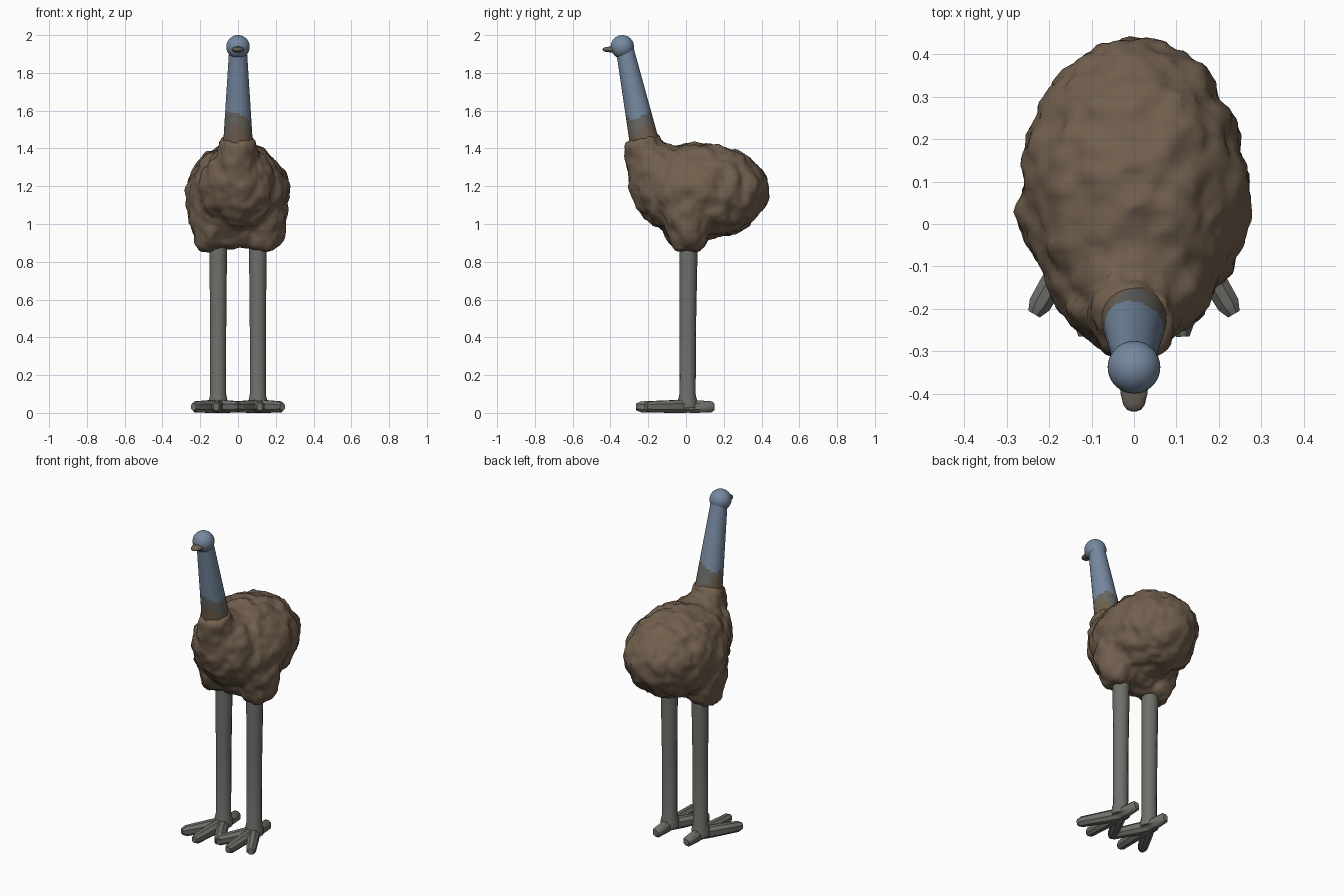
import bpy, bmesh, math
from mathutils import Vector, Matrix, noise

if "Cube" in bpy.data.objects:
    bpy.data.objects.remove(bpy.data.objects["Cube"])


def material(name, rgb):
    m = bpy.data.materials.new(name)
    m.diffuse_color = (*rgb, 1)
    m.use_nodes = True
    m.node_tree.nodes["Principled BSDF"].inputs["Base Color"].default_value = m.diffuse_color
    return m


BROWN = material("feather brown", (0.165, 0.115, 0.075))
BLUE = material("skin blue", (0.18, 0.25, 0.35))
BLEND = material("neck grey brown", (0.135, 0.135, 0.125))
GREY = material("leg grey", (0.16, 0.16, 0.145))
BEAK = material("beak brown", (0.14, 0.12, 0.095))


def tube(bm, points, radii, sides):
    """Closed tube through points, one radius per point."""
    pts = [Vector(p) for p in points]
    rings = []
    for i, (p, r) in enumerate(zip(pts, radii)):
        d = (pts[min(i + 1, len(pts) - 1)] - pts[max(i - 1, 0)]).normalized()
        up = Vector((0, 0, 1)) if abs(d.z) < 0.8 else Vector((0, -1, 0))
        u = d.cross(up).normalized()
        v = u.cross(d)
        angles = [2 * math.pi * (k + 0.5) / sides for k in range(sides)]
        rings.append([bm.verts.new(p + r * (u * math.cos(a) + v * math.sin(a))) for a in angles])
    for a, b in zip(rings, rings[1:]):
        for k in range(sides):
            j = (k + 1) % sides
            bm.faces.new((a[k], a[j], b[j], b[k]))
    bm.faces.new(rings[0][::-1])
    bm.faces.new(rings[-1])


def ball(bm, centre, size, tilt=0):
    m = Matrix.Translation(centre) @ Matrix.Rotation(tilt, 4, 'X') @ Matrix.Diagonal((*size, 1))
    bmesh.ops.create_uvsphere(bm, u_segments=32, v_segments=20, radius=1, matrix=m)


def finish(bm, name, mats, angle=50):
    bmesh.ops.recalc_face_normals(bm, faces=bm.faces[:])
    me = bpy.data.meshes.new(name)
    bm.to_mesh(me)
    bm.free()
    for m in mats:
        me.materials.append(m)
    ob = bpy.data.objects.new(name, me)
    bpy.context.collection.objects.link(ob)
    bpy.ops.object.select_all(action='DESELECT')
    ob.select_set(True)
    bpy.context.view_layer.objects.active = ob
    bpy.ops.object.shade_smooth_by_angle(angle=math.radians(angle))
    return ob


# Feathered body: overlapping masses fused by remeshing, then made lumpy
bm = bmesh.new()
ball(bm, (0, 0.085, 1.175), (0.262, 0.345, 0.25))
ball(bm, (0, -0.11, 1.21), (0.195, 0.18, 0.21))
tube(bm, [(0, -0.15, 1.2), (0, -0.21, 1.36), (0, -0.235, 1.45)], [0.14, 0.105, 0.09], 24)
for s in (-1, 1):
    tube(bm, [(s * 0.12, 0.02, 1.2), (s * 0.135, 0.01, 1.0), (s * 0.13, 0.01, 0.9),
              (s * 0.125, 0.01, 0.865)], [0.15, 0.12, 0.092, 0.07], 20)
tube(bm, [(0, 0.02, 1.1), (0, 0.01, 0.95), (0, 0.01, 0.885)], [0.16, 0.12, 0.07], 20)
body = finish(bm, "feathered_body", [BROWN])
rm = body.modifiers.new("fuse", 'REMESH')
rm.mode = 'VOXEL'
rm.voxel_size = 0.018
sm = body.modifiers.new("soften", 'SMOOTH')
sm.factor = 0.5
sm.iterations = 5
for name in ("fuse", "soften"):
    bpy.ops.object.modifier_apply(modifier=name)
bm = bmesh.new()
bm.from_mesh(body.data)
bm.normal_update()
moves = []
for v in bm.verts:
    p = Vector((v.co.x * 15, v.co.y * 15, v.co.z * 11))
    lump = 0.019 * noise.noise(p) + 0.010 * noise.noise(p * 2.1 + Vector((7, 3, 5)))
    moves.append(v.co + v.normal * (lump + 0.006))
for v, co in zip(bm.verts, moves):
    v.co = co
for f in bm.faces:
    f.smooth = True
    f.material_index = 0
bm.to_mesh(body.data)
bm.free()
if not body.data.materials:
    body.data.materials.append(BROWN)

# Tapered neck: blue skin, a grey blend band and a ragged brown base
bm = bmesh.new()
n = 40
low, high = Vector((0, -0.205, 1.36)), Vector((0, -0.325, 1.93))
tube(bm, [low.lerp(high, i / n) for i in range(n + 1)],
     [0.083 - 0.036 * i / n for i in range(n + 1)], 28)
for f in bm.faces:
    c = f.calc_center_median()
    axis_y = -0.205 - 0.21 * (c.z - 1.36)
    a = math.atan2(c.x, -(c.y - axis_y))
    blue_edge = 1.575 + 0.02 * math.sin(2 * a + 2.5)
    brown_edge = 1.50 + 0.035 * math.cos(3 * a)
    f.material_index = 0 if c.z > blue_edge else 1 if c.z > brown_edge else 2
finish(bm, "neck", [BLUE, BLEND, BROWN])

# Head
bm = bmesh.new()
ball(bm, (0, -0.337, 1.938), (0.062, 0.062, 0.062))
finish(bm, "head", [BLUE])

# Flat rounded beak
bm = bmesh.new()
tube(bm, [(0, -0.36, 0), (0, -0.40, 0), (0, -0.425, 0), (0, -0.437, 0), (0, -0.441, 0)],
     [0.036, 0.032, 0.026, 0.017, 0.006], 16)
for v in bm.verts:
    v.co.z = 1.924 + v.co.z * 0.5
finish(bm, "beak", [BEAK])

# Legs with three front toes and one back toe
for s, side in ((-1, "left"), (1, "right")):
    x = s * 0.105
    bm = bmesh.new()
    tube(bm, [(x, 0.008, 0.025), (x, 0.008, 0.06), (x, 0.008, 0.1), (x, 0.01, 0.5), (x, 0.014, 0.95)],
         [0.052, 0.052, 0.043, 0.044, 0.049], 14)
    finish(bm, side + "_leg", [GREY])
    bm = bmesh.new()
    start = Vector((x, 0.01, 0.037))
    for dx, y in ((0.13, -0.212), (0.01, -0.265), (-0.115, -0.205), (0, 0.15)):
        tip = Vector((x + s * dx, y, 0.034))
        tube(bm, [start, start.lerp(tip, 0.3), start.lerp(tip, 0.9), tip],
             [0.034, 0.034, 0.029, 0.017], 8)
    for v in bm.verts:
        v.co.z = max(v.co.z, 0.0)
    low_z = min(v.co.z for v in bm.verts)
    for v in bm.verts:
        v.co.z -= low_z * (1 if v.co.z < 0.03 else 0)
    finish(bm, side + "_foot", [GREY], 40)
